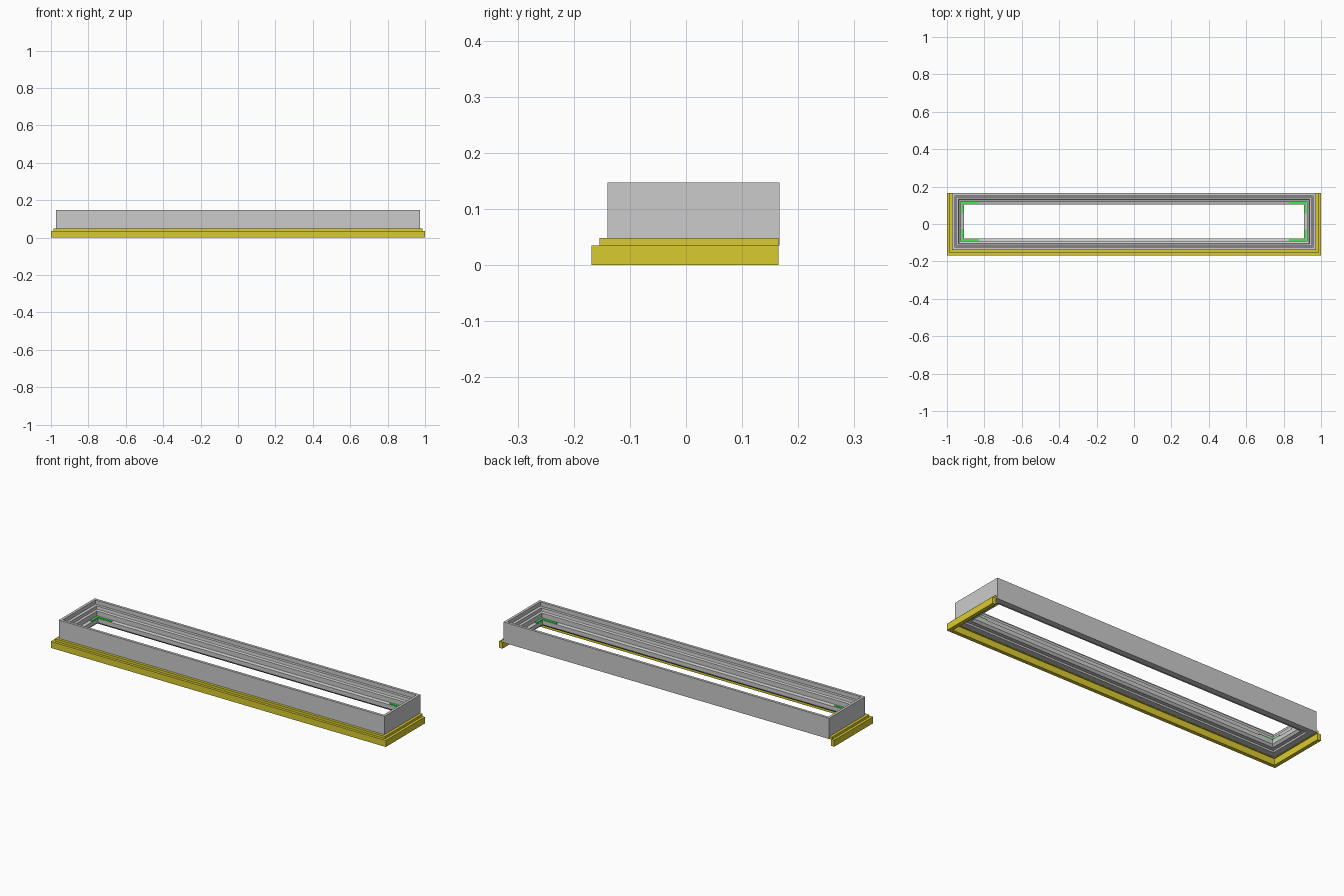
import bpy, bmesh

if "Cube" in bpy.data.objects:
    bpy.data.objects.remove(bpy.data.objects["Cube"])

X, Y0, Y1 = 0.972, -0.14, 0.167   # outer faces of the grey frame


def paint(obj, name, rgb):
    mat = bpy.data.materials.new(name)
    mat.diffuse_color = (*rgb, 1)
    mat.use_nodes = True
    mat.node_tree.nodes["Principled BSDF"].inputs["Base Color"].default_value = mat.diffuse_color
    obj.data.materials.append(mat)


def sweep(name, profile, closed=True, back=Y1):
    """Mitred sweep of (inset, z) points round the rectangle, or along a U open at the back."""
    bm = bmesh.new()
    rings = []
    for sx, front in ((-1, False), (-1, True), (1, True), (1, False)):
        ring = []
        for d, z in profile:
            y = Y0 + d if front else (Y1 - d if closed else back)
            ring.append(bm.verts.new((sx * (X - d), y, z)))
        rings.append(ring)
    n = len(profile)
    for i in range(4 if closed else 3):
        a, b = rings[i], rings[(i + 1) % 4]
        for j in range(n):
            k = (j + 1) % n
            bm.faces.new((a[j], a[k], b[k], b[j]))
    if not closed:
        bm.faces.new(rings[0])
        bm.faces.new(rings[-1])
    bmesh.ops.recalc_face_normals(bm, faces=bm.faces)
    mesh = bpy.data.meshes.new(name)
    bm.to_mesh(mesh)
    bm.free()
    obj = bpy.data.objects.new(name, mesh)
    bpy.context.collection.objects.link(obj)
    return obj


def block(name, lo, hi):
    bpy.ops.mesh.primitive_cube_add(size=1, location=[(a + b) / 2 for a, b in zip(lo, hi)])
    obj = bpy.context.object
    obj.name = name
    obj.scale = [abs(b - a) for a, b in zip(lo, hi)]
    return obj


# Outer frame with its rim and inner rebate
sweep("outer_frame", [(0, .035), (0, .147), (.014, .147), (.014, .125),
                      (.019, .125), (.019, .105), (.032, .105), (.032, .035)])

# Inner sash: stepped bead on top, glazing lip at the opening
sweep("inner_sash", [(.022, .045), (.022, .128), (.034, .128), (.036, .112),
                     (.046, .108), (.046, .082), (.062, .078), (.062, .056),
                     (.052, .045)])

# Yellow stepped trim on the front and both ends
trim = sweep("sill_trim", [(-.028, 0), (-.028, .035), (-.014, .035), (-.014, .048),
                           (0, .048), (0, .034), (-.008, .034), (-.008, 0)],
             closed=False, back=.165)
paint(trim, "trim_yellow", (.70, .60, .03))

# Green glazing blocks on the lip at each corner
blocks = []
for sx in (-1, 1):
    xo, xi = sx * (X - .050), sx * (X - .061)
    for ys, s in ((Y0, 1), (Y1, -1)):
        yo, yi = ys + s * .050, ys + s * .061
        blocks.append(block("glazing_block_long", (xo, yo, .078), (sx * .83, yi, .084)))
        blocks.append(block("glazing_block_end", (xo, yi, .078), (xi, yi + s * .05, .084)))
for b in blocks:
    paint(b, "block_green", (.05, .85, .08))
